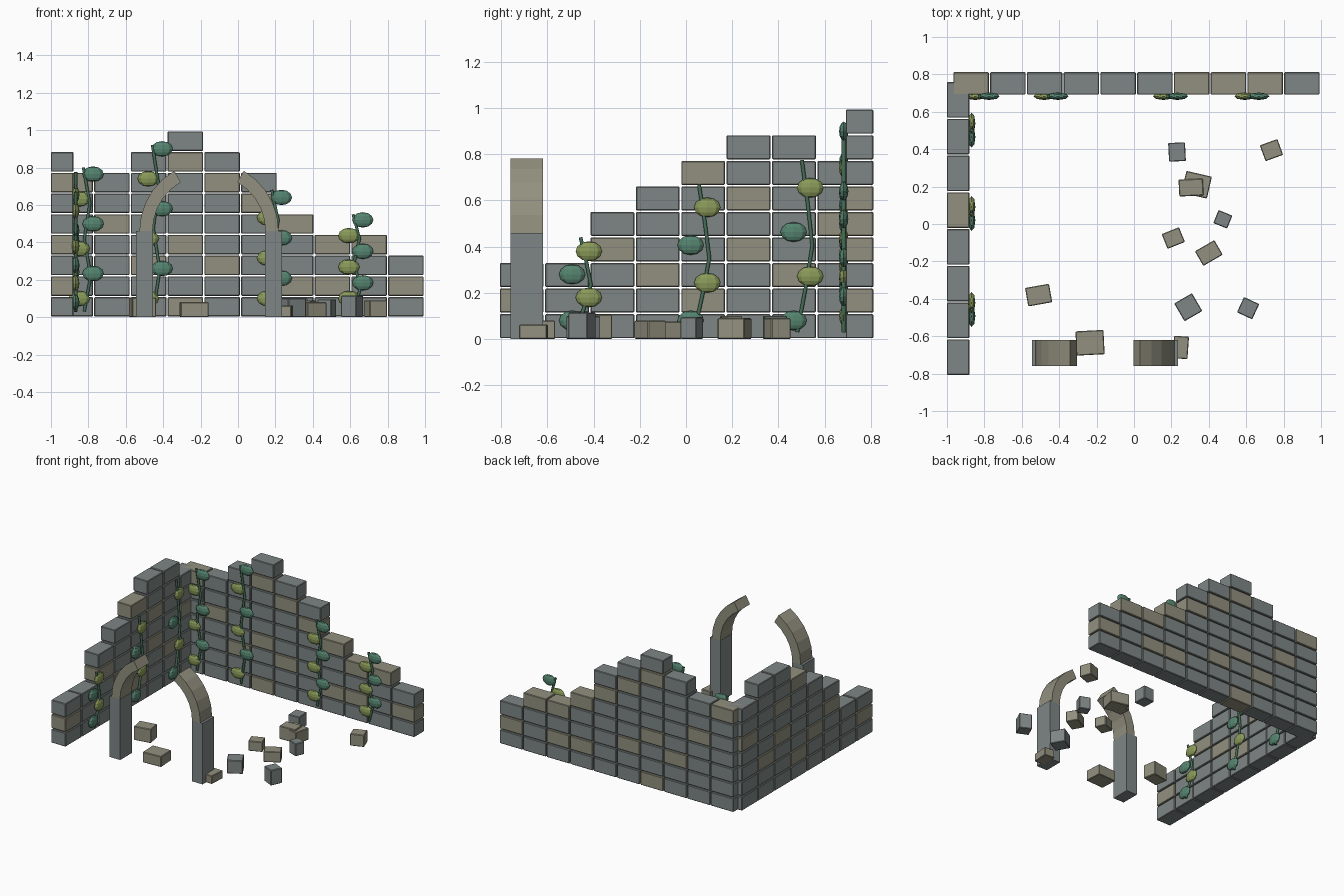
import bpy, bmesh, random
from math import sin, cos, pi, radians
from mathutils import Matrix, Vector

if "Cube" in bpy.data.objects:
    bpy.data.objects.remove(bpy.data.objects["Cube"])

random.seed(4)

def mat(name, r, g, b):
    m = bpy.data.materials.new(name)
    m.diffuse_color = (r, g, b, 1)
    m.use_nodes = True
    m.node_tree.nodes["Principled BSDF"].inputs["Base Color"].default_value = m.diffuse_color
    return m

GREY = mat("grey_stone", 0.21, 0.24, 0.235)
TAN = mat("tan_stone", 0.29, 0.28, 0.21)
DARK = mat("dark_leaf", 0.09, 0.23, 0.16)
OLIVE = mat("olive_leaf", 0.25, 0.32, 0.10)
STEM = mat("stem", 0.06, 0.16, 0.10)

def finish(bm, name, mats, bevel=0):
    me = bpy.data.meshes.new(name)
    bm.to_mesh(me)
    bm.free()
    for m in mats:
        me.materials.append(m)
    ob = bpy.data.objects.new(name, me)
    bpy.context.collection.objects.link(ob)
    if bevel:
        b = ob.modifiers.new("worn_edges", "BEVEL")
        b.width, b.segments = bevel, 1
    return ob

def add_box(bm, centre, size, rot=0, index=0, tilt=0):
    m = (Matrix.Translation(centre) @ Matrix.Rotation(rot, 4, 'Z')
         @ Matrix.Rotation(tilt, 4, 'X') @ Matrix.Diagonal((*size, 1)))
    verts = bmesh.ops.create_cube(bm, size=1, matrix=m)["verts"]
    for f in {f for v in verts for f in v.link_faces}:
        f.material_index = index

# ruined walls: stacked stones, a height in courses for every column
PITCH, COURSE, GAP = 0.1965, 0.1107, 0.007

def wall(name, heights, start, across, along_x, tan):
    bm = bmesh.new()
    for c, n in enumerate(heights):
        for r in range(n):
            a = start + PITCH * (c + 0.5)
            z = COURSE * (r + 0.5)
            L, H, T = PITCH - GAP, COURSE - GAP, 0.12
            i = int((c, r) in tan)
            if along_x:
                add_box(bm, (a, across, z), (L, T, H), index=i)
            else:
                add_box(bm, (across, a, z), (T, L, H), index=i)
    finish(bm, name, [GREY, TAN], 0.004)

wall("back_wall", [7, 7, 8, 9, 8, 7, 5, 4, 4, 3], -0.969, 0.752, True,
     {(3, 7), (4, 6), (6, 4), (7, 3), (8, 3), (9, 1), (1, 4), (3, 3), (0, 6),
      (7, 1), (5, 5), (2, 2), (4, 2), (3, 0), (6, 1)})
wall("left_wall", [3, 3, 5, 6, 7, 8, 8, 7], -0.81, -0.94, False,
     {(4, 6), (2, 3), (5, 5), (3, 2), (5, 3), (4, 1), (0, 1), (7, 4), (6, 2)})

# broken arch: two pillars, each carrying a curved rib that stops short of the crown
CX, SPRING, Y0, Y1 = -0.155, 0.46, -0.76, -0.62
for name, s in (("left", -1), ("right", 1)):
    bm = bmesh.new()
    add_box(bm, (CX + s * 0.345, (Y0 + Y1) / 2, SPRING / 2), (0.09, Y1 - Y0, SPRING))
    finish(bm, name + "_pillar", [GREY])
    bm = bmesh.new()
    rings = []
    for k in range(6):
        a = radians(60) * k / 5
        rings.append([bm.verts.new((CX + s * r * cos(a), y, SPRING + r * sin(a)))
                      for r, y in ((0.302, Y0), (0.372, Y0), (0.372, Y1), (0.302, Y1))])
    for p, q in zip(rings, rings[1:]):
        for j in range(4):
            bm.faces.new((p[j], p[(j + 1) % 4], q[(j + 1) % 4], q[j]))
    bm.faces.new(rings[0])
    bm.faces.new(rings[-1])
    bmesh.ops.recalc_face_normals(bm, faces=bm.faces)
    finish(bm, name + "_arch_rib", [TAN])

# fallen stones: x, y, length, width, height, turn in degrees, tan or grey
RUBBLE = [
    (0.23, 0.385, 0.09, 0.10, 0.10, 3, 0), (0.735, 0.395, 0.10, 0.09, 0.09, 20, 1),
    (0.335, 0.21, 0.14, 0.12, 0.09, -13, 1), (0.305, 0.195, 0.13, 0.09, 0.10, 3, 1),
    (0.475, 0.025, 0.08, 0.075, 0.095, -22, 0), (0.21, -0.075, 0.10, 0.085, 0.075, 22, 1),
    (0.40, -0.155, 0.12, 0.09, 0.08, 30, 1), (0.29, -0.445, 0.11, 0.11, 0.10, 30, 0),
    (0.61, -0.45, 0.09, 0.09, 0.115, -25, 0), (-0.51, -0.38, 0.13, 0.10, 0.105, 10, 1),
    (-0.235, -0.635, 0.15, 0.13, 0.08, 3, 1), (0.25, -0.66, 0.08, 0.12, 0.062, -4, 1)]
for i, (x, y, l, w, h, turn, t) in enumerate(RUBBLE):
    bm = bmesh.new()
    add_box(bm, (x, y, h / 2), (l, w, h), radians(turn), t)
    finish(bm, f"rubble_{i + 1}", [GREY, TAN], 0.004)

# climbing vines: zigzag stem plus flattened leaves alternating side and colour
def vine(name, on_back, mid, top, lo, hi, count):
    def place(a, z):
        return Vector((a, 0.683, z)) if on_back else Vector((-0.868, a, z))
    cu = bpy.data.curves.new(name + "_stem", 'CURVE')
    cu.dimensions = '3D'
    cu.bevel_depth, cu.bevel_resolution, cu.use_fill_caps = 0.009, 1, True
    sp = cu.splines.new('POLY')
    offs = (-0.01, 0.025, -0.01, 0.02, -0.015) if on_back else (-0.02, 0.015, 0.045, 0.025, 0.0)
    sp.points.add(len(offs) - 1)
    for k, o in enumerate(offs):
        sp.points[k].co = (*place(mid + o, 0.03 + (top - 0.03) * k / 4), 1)
    cu.materials.append(STEM)
    bpy.context.collection.objects.link(bpy.data.objects.new(name + "_stem", cu))
    bm = bmesh.new()
    size = (0.057, 0.02, 0.041) if on_back else (0.02, 0.057, 0.043)
    for k in range(count):
        side = 1 if k % 2 else -1
        pos = place(mid + side * 0.037, lo + (hi - lo) * k / (count - 1))
        if not on_back:
            pos = place(mid - side * -0.036, pos.z)
        m = Matrix.Translation(pos) @ Matrix.Diagonal((*size, 1))
        vs = bmesh.ops.create_uvsphere(bm, u_segments=8, v_segments=6, radius=1, matrix=m)["verts"]
        olive = (k % 2 == 0) == on_back
        for f in {f for v in vs for f in v.link_faces}:
            f.material_index = int(olive)
    finish(bm, name + "_leaves", [DARK, OLIVE])

vine("back_vine_1", True, -0.812, 0.80, 0.10, 0.765, 6)
vine("back_vine_2", True, -0.443, 0.92, 0.10, 0.90, 6)
vine("back_vine_3", True, 0.195, 0.68, 0.10, 0.64, 6)
vine("back_vine_4", True, 0.63, 0.55, 0.10, 0.52, 6)
vine("left_vine_1", False, -0.457, 0.44, 0.08, 0.38, 4)
vine("left_vine_2", False, 0.056, 0.67, 0.08, 0.57, 4)
vine("left_vine_3", False, 0.502, 0.775, 0.08, 0.655, 4)
